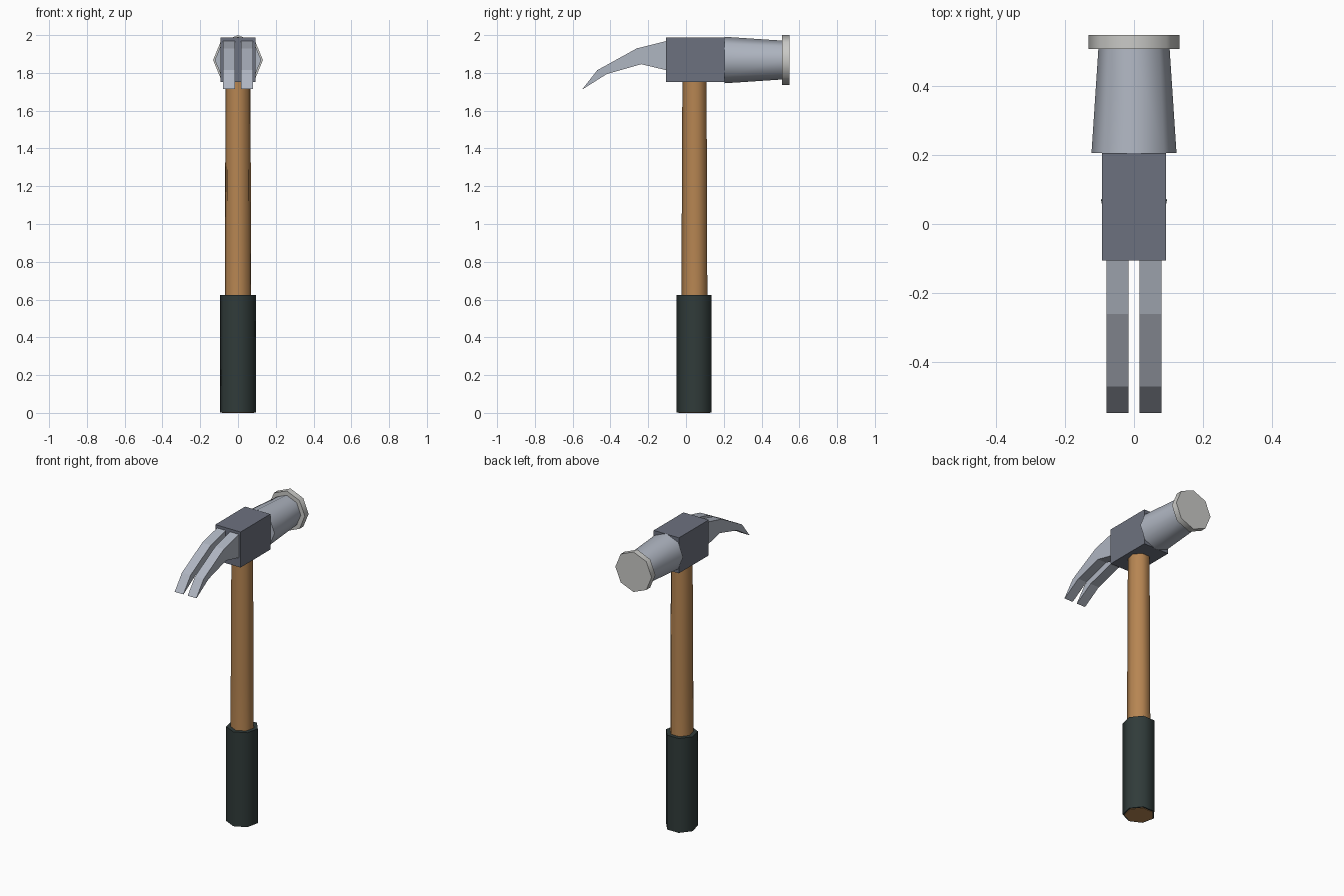
import bpy, bmesh, math
from mathutils import Vector

if "Cube" in bpy.data.objects:
    bpy.data.objects.remove(bpy.data.objects["Cube"])


def material(name, rgb):
    m = bpy.data.materials.new(name)
    m.diffuse_color = (*rgb, 1)
    m.use_nodes = True
    m.node_tree.nodes["Principled BSDF"].inputs["Base Color"].default_value = m.diffuse_color
    return m


WOOD = material("wood", (0.47, 0.235, 0.084))
RUBBER = material("dark rubber", (0.030, 0.044, 0.042))
IRON = material("dark iron", (0.152, 0.167, 0.212))
STEEL = material("steel", (0.43, 0.465, 0.535))
POLISHED = material("polished steel", (0.59, 0.59, 0.57))


def finish(name, bm, mat, smooth=False):
    bmesh.ops.recalc_face_normals(bm, faces=bm.faces)
    me = bpy.data.meshes.new(name)
    bm.to_mesh(me)
    bm.free()
    me.materials.append(mat)
    ob = bpy.data.objects.new(name, me)
    bpy.context.collection.objects.link(ob)
    if smooth:
        bpy.ops.object.select_all(action='DESELECT')
        ob.select_set(True)
        bpy.context.view_layer.objects.active = ob
        bpy.ops.object.shade_smooth_by_angle(angle=math.radians(60))
    return ob


def turned(name, profile, sides, phase, place, mat):
    """Closed turned solid from (height, radius) rings; place maps (a, b, h) to a point."""
    bm = bmesh.new()
    rings = []
    for h, r in profile:
        angles = [phase + math.tau * i / sides for i in range(sides)]
        rings.append([bm.verts.new(place(r * math.cos(a), r * math.sin(a), h)) for a in angles])
    for low, high in zip(rings, rings[1:]):
        for i in range(sides):
            j = (i + 1) % sides
            bm.faces.new((low[i], low[j], high[j], high[i]))
    bm.faces.new(rings[0])
    bm.faces.new(rings[-1])
    return finish(name, bm, mat, True)


# Seven-sided handle and grip, one corner facing the front
def upright(a, b, h):
    return Vector((a, 0.048 + b, h))


turned("handle", [(0, 0.088), (0.06, 0.088), (0.2, 0.073), (0.95, 0.071), (1.8, 0.067)],
       7, -math.pi / 2, upright, WOOD)
turned("grip", [(0.003, 0.098), (0.625, 0.098)], 7, -math.pi / 2, upright, RUBBER)

# Eight-sided striking end, lying along y
HEAD_Z = 1.868


def lengthwise(a, b, h):
    return Vector((a, h, HEAD_Z + b))


turned("neck", [(0.205, 0.123), (0.508, 0.103)], 8, 0, lengthwise, STEEL)
turned("striking_face", [(0.507, 0.132), (0.547, 0.132)], 8, 0, lengthwise, POLISHED)

# Central block of the head
bm = bmesh.new()
bmesh.ops.create_cube(bm, size=1)
bmesh.ops.scale(bm, vec=(0.184, 0.31, 0.234), verts=bm.verts)
bmesh.ops.translate(bm, vec=(0, 0.05, 1.87), verts=bm.verts)
finish("head_block", bm, IRON)

# Curved claw: side profile strips extruded in x, one prong on each side
TOP = [(-0.09, 1.972), (-0.26, 1.93), (-0.47, 1.814), (-0.547, 1.716)]
BOTTOM = [(-0.09, 1.811), (-0.237, 1.846), (-0.419, 1.794), (-0.543, 1.716)]
for side, label in ((-1, "left"), (1, "right")):
    bm = bmesh.new()
    rows = [[bm.verts.new((side * x, y, z)) for x, (y, z) in
             ((0.016, t), (0.079, t), (0.079, b), (0.016, b))] for t, b in zip(TOP, BOTTOM)]
    for r0, r1 in zip(rows, rows[1:]):
        for i in range(4):
            j = (i + 1) % 4
            bm.faces.new((r0[i], r0[j], r1[j], r1[i]))
    bm.faces.new(rows[0])
    bm.faces.new(rows[-1])
    finish("claw_prong_" + label, bm, STEEL)
